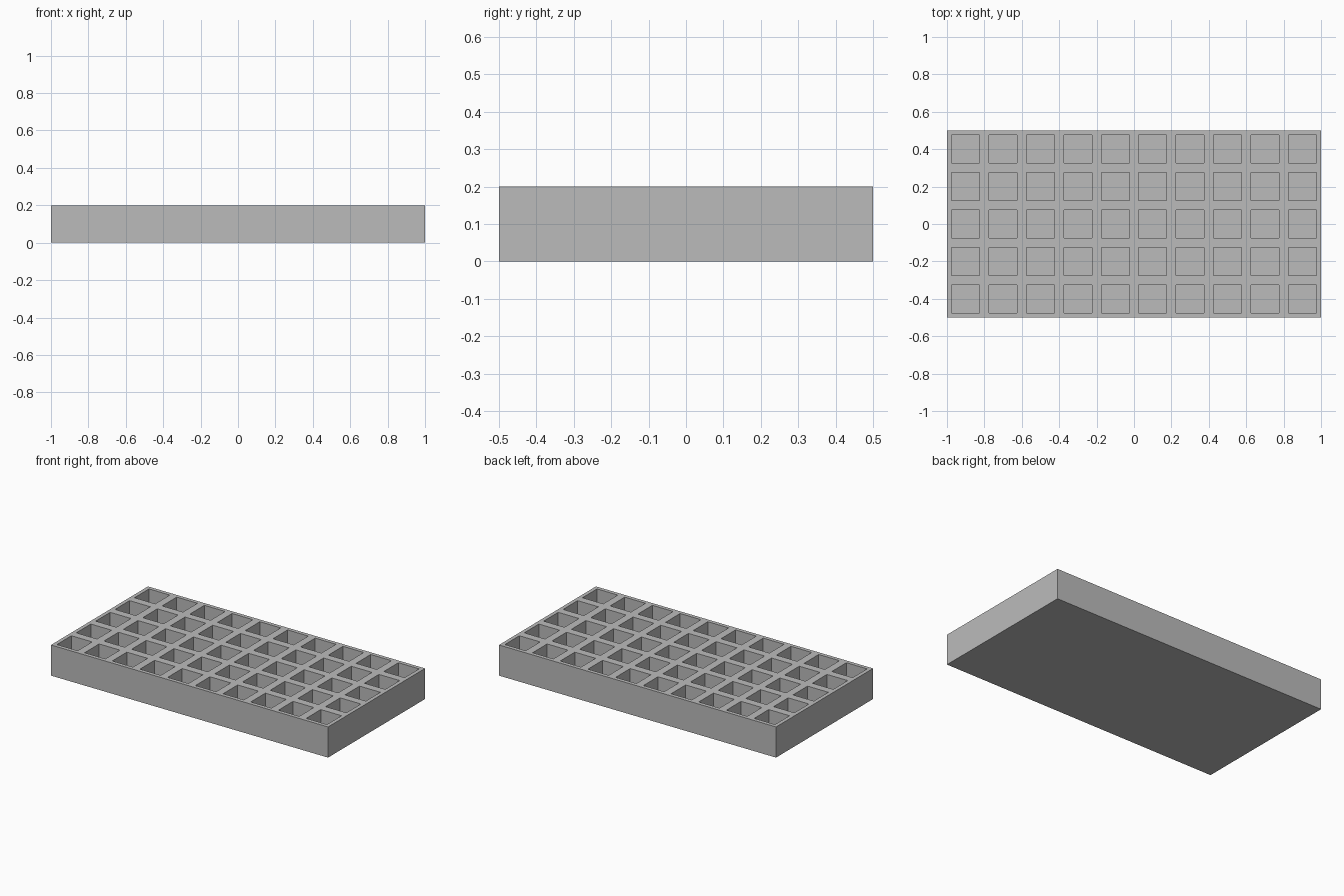
import bpy
import bmesh
from mathutils import Matrix, Vector

COLUMNS, ROWS = 10, 5
HEIGHT = 0.2
RIM = 0.025            # margin around each pocket within its cell
POCKET_DEPTH = 0.15

cube = bpy.data.objects.get("Cube")
if cube:
    bpy.data.objects.remove(cube, do_unlink=True)


def flat_material(name, colour):
    mat = bpy.data.materials.new(name)
    mat.use_nodes = True
    mat.diffuse_color = colour
    mat.node_tree.nodes["Principled BSDF"].inputs["Base Color"].default_value = colour
    return mat


bm = bmesh.new()

# Top surface, one square cell per pocket
bmesh.ops.create_grid(
    bm, x_segments=COLUMNS, y_segments=ROWS, size=1,
    matrix=Matrix.Translation((0, 0, HEIGHT)) @ Matrix.Diagonal((1, 0.5, 1, 1)))
cells = bm.faces[:]

# Outer walls and closed underside
border = [e for e in bm.edges if e.is_boundary]
walls = bmesh.ops.extrude_edge_only(bm, edges=border)["geom"]
lower = [v for v in walls if isinstance(v, bmesh.types.BMVert)]
bmesh.ops.translate(bm, verts=lower, vec=Vector((0, 0, -HEIGHT)))
base_edges = [e for e in bm.edges if all(v.co.z < 0.001 for v in e.verts)]
bmesh.ops.contextual_create(bm, geom=base_edges)

# Square pockets sunk into every cell
bmesh.ops.inset_individual(bm, faces=cells, thickness=RIM, use_even_offset=True)
floors = bmesh.ops.extrude_discrete_faces(bm, faces=cells)["faces"]
floor_verts = list({v for f in floors for v in f.verts})
bmesh.ops.translate(bm, verts=floor_verts, vec=Vector((0, 0, -POCKET_DEPTH)))

bmesh.ops.recalc_face_normals(bm, faces=bm.faces[:])
mesh = bpy.data.meshes.new("pocket_tray")
bm.to_mesh(mesh)
bm.free()

tray = bpy.data.objects.new("pocket_tray", mesh)
bpy.context.collection.objects.link(tray)
mesh.materials.append(flat_material("mid_grey", (0.5, 0.5, 0.5, 1)))
